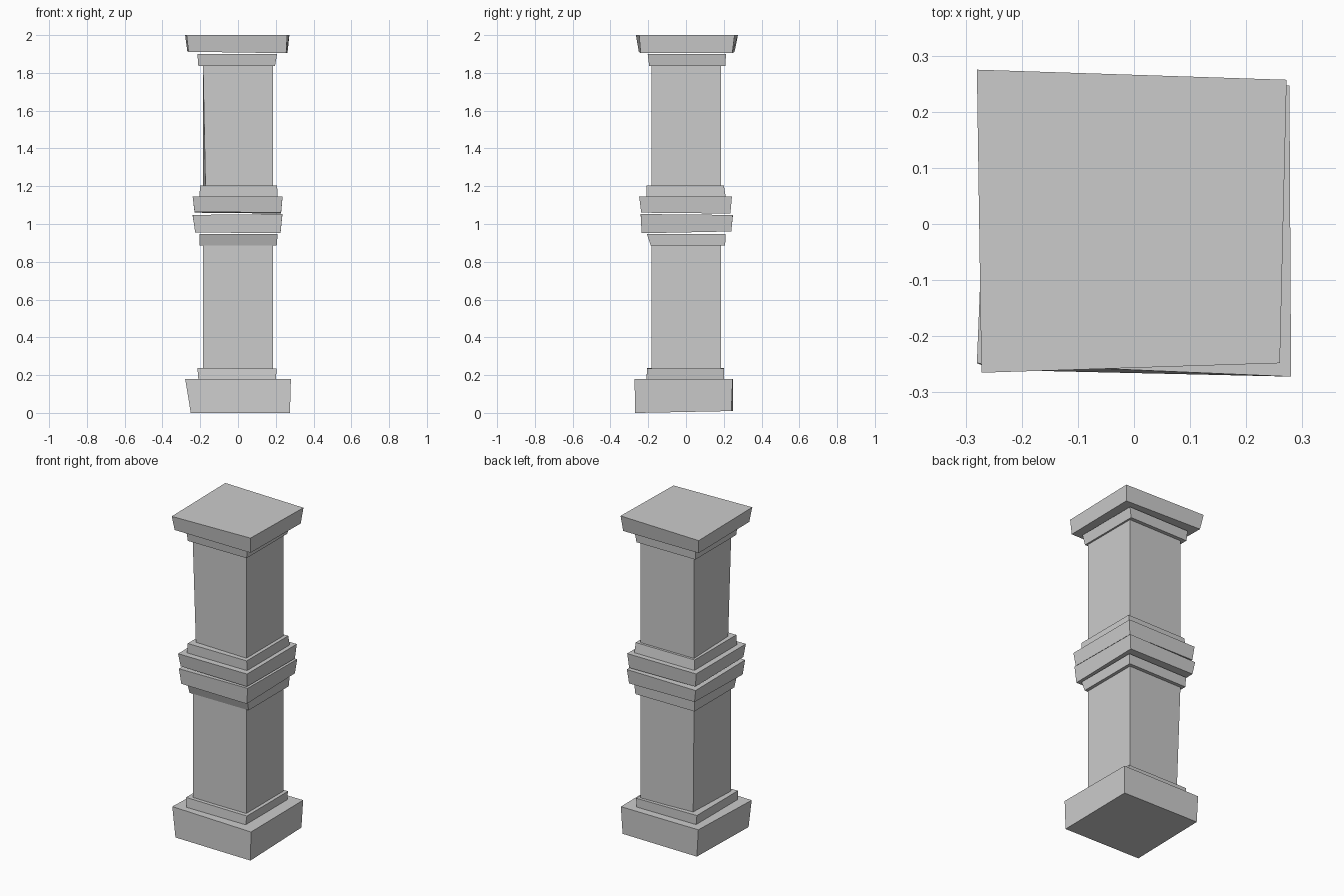
import bpy
import bmesh

default_cube = bpy.data.objects.get("Cube")
if default_cube:
    bpy.data.objects.remove(default_cube, do_unlink=True)

# Single stone colour
stone = bpy.data.materials.new("grey stone")
stone.use_nodes = True
stone_colour = (0.6, 0.6, 0.6, 1)
stone.diffuse_color = stone_colour
stone.node_tree.nodes["Principled BSDF"].inputs["Base Color"].default_value = stone_colour


def rectangle(left, right, front, back):
    """Corners in order: front left edge, front right, back right, back left."""
    return [(left, front), (right, front), (right, back), (left, back)]


def stone_block(name, lower, upper, bottom, top, lower_tilt=(0, 0), upper_tilt=(0, 0)):
    """Uneven block between two four-cornered outlines; tilts are slopes along x and y."""
    bm = bmesh.new()
    rings = []
    for outline, height, tilt in ((lower, bottom, lower_tilt), (upper, top, upper_tilt)):
        rings.append([bm.verts.new((x, y, height + tilt[0] * x + tilt[1] * y))
                      for x, y in outline])
    low, high = rings
    bm.faces.new(low[::-1])
    bm.faces.new(high)
    for i in range(len(low)):
        j = (i + 1) % len(low)
        bm.faces.new((low[i], low[j], high[j], high[i]))
    bmesh.ops.recalc_face_normals(bm, faces=bm.faces[:])
    mesh = bpy.data.meshes.new(name)
    bm.to_mesh(mesh)
    bm.free()
    mesh.materials.append(stone)
    block = bpy.data.objects.new(name, mesh)
    bpy.context.scene.collection.objects.link(block)
    return block


# Base: a heavy plinth with a thin step on top
stone_block("plinth",
            lower=[(-.25, -.26), (.275, -.27), (.27, .24), (-.25, .25)],
            upper=[(-.28, -.248), (.28, -.272), (.277, .247), (-.26, .25)],
            bottom=.005, top=.18, lower_tilt=(0, .02))
stone_block("plinth_step",
            lower=rectangle(-.21, .2, -.21, .2),
            upper=rectangle(-.215, .205, -.205, .2),
            bottom=.18, top=.236, upper_tilt=(-.01, 0))

# Shafts: square piers, each with one worn corner at its foot
shaft = rectangle(-.185, .185, -.182, .185)
stone_block("lower_shaft",
            lower=shaft[:-1] + [(-.17, .172)], upper=shaft,
            bottom=.236, top=.887)
stone_block("upper_shaft",
            lower=[(-.172, -.17)] + shaft[1:], upper=shaft,
            bottom=1.2, top=1.84)

# Middle: two wide bands between two narrow collars
stone_block("lower_collar",
            lower=rectangle(-.203, .205, -.187, .207),
            upper=rectangle(-.205, .21, -.207, .21),
            bottom=.887, top=.948)
stone_block("lower_band",
            lower=rectangle(-.227, .225, -.235, .24),
            upper=rectangle(-.24, .235, -.24, .248),
            bottom=.958, top=1.048, lower_tilt=(-.01, .02), upper_tilt=(.01, -.01))
stone_block("upper_band",
            lower=rectangle(-.23, .228, -.237, .235),
            upper=rectangle(-.24, .236, -.248, .243),
            bottom=1.06, top=1.145, lower_tilt=(-.01, -.01))
stone_block("upper_collar",
            lower=rectangle(-.205, .21, -.21, .21),
            upper=rectangle(-.2, .207, -.21, .2),
            bottom=1.145, top=1.205)

# Top: a thin neck under a wide cap
stone_block("neck",
            lower=rectangle(-.21, .196, -.195, .208),
            upper=rectangle(-.215, .207, -.203, .212),
            bottom=1.837, top=1.9)
stone_block("cap",
            lower=[(-.262, -.25), (.255, -.24), (.262, .245), (-.268, .257)],
            upper=[(-.272, -.265), (.26, -.248), (.272, .257), (-.28, .275)],
            bottom=1.908, top=2, lower_tilt=(-.015, 0))
